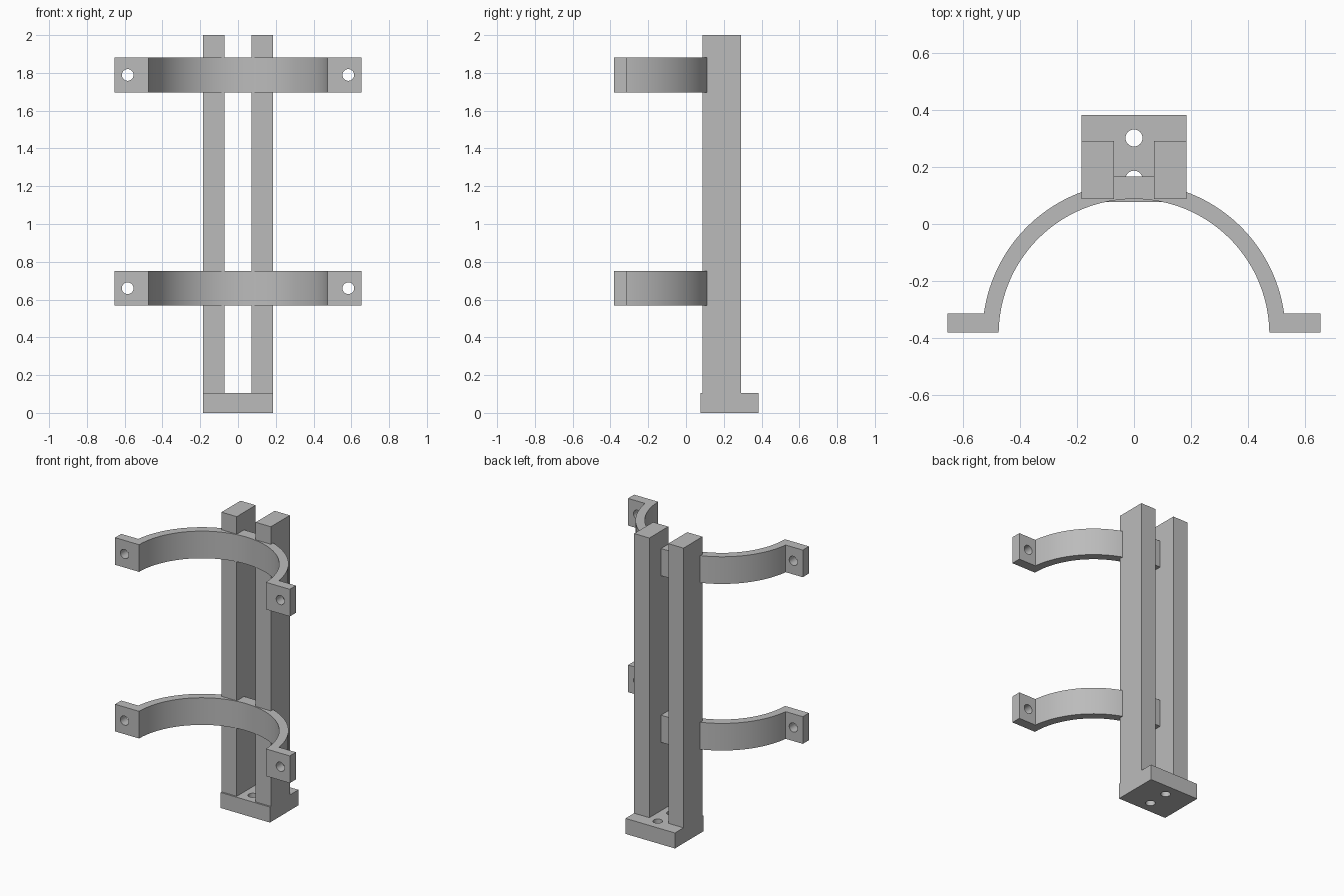
import bpy, bmesh
from math import sin, cos, asin, pi
from mathutils import Matrix

if "Cube" in bpy.data.objects:
    bpy.data.objects.remove(bpy.data.objects["Cube"], do_unlink=True)

grey = bpy.data.materials.new("plain grey")
grey.use_nodes = True
colour = (0.5, 0.5, 0.5, 1)
grey.diffuse_color = colour
grey.node_tree.nodes["Principled BSDF"].inputs["Base Color"].default_value = colour


def finish(name, bm):
    bmesh.ops.recalc_face_normals(bm, faces=bm.faces)
    mesh = bpy.data.meshes.new(name)
    bm.to_mesh(mesh)
    bm.free()
    mesh.materials.append(grey)
    obj = bpy.data.objects.new(name, mesh)
    bpy.context.collection.objects.link(obj)
    return obj


def prism(name, outline, z0, z1):
    """Closed xy outline raised from z0 to z1."""
    bm = bmesh.new()
    face = bm.faces.new([bm.verts.new((x, y, z0)) for x, y in outline])
    raised = bmesh.ops.extrude_face_region(bm, geom=[face])["geom"]
    verts = [v for v in raised if isinstance(v, bmesh.types.BMVert)]
    bmesh.ops.translate(bm, verts=verts, vec=(0, 0, z1 - z0))
    return finish(name, bm)


def block(name, x0, x1, y0, y1, z0, z1):
    return prism(name, [(x0, y0), (x1, y0), (x1, y1), (x0, y1)], z0, z1)


def drill(obj, centres, radius, rotation):
    """Cut round through holes, then discard the cutter."""
    bm = bmesh.new()
    for c in centres:
        bmesh.ops.create_cone(bm, cap_ends=True, segments=32, radius1=radius,
                              radius2=radius, depth=0.3,
                              matrix=Matrix.Translation(c) @ rotation)
    cutter = finish("hole_cutter", bm)
    cutter.hide_render = True
    mod = obj.modifiers.new("holes", "BOOLEAN")
    mod.operation, mod.solver, mod.object = "DIFFERENCE", "EXACT", cutter
    bpy.context.view_layer.objects.active = obj
    bpy.ops.object.modifier_apply(modifier=mod.name)
    bpy.data.objects.remove(cutter, do_unlink=True)


def smooth(obj):
    bpy.ops.object.select_all(action="DESELECT")
    obj.select_set(True)
    bpy.context.view_layer.objects.active = obj
    bpy.ops.object.shade_smooth_by_angle(angle=pi / 6)


# Foot plate with two screw holes
base = block("base_plate", -0.185, 0.185, 0.077, 0.383, 0, 0.105)
drill(base, [(0, 0.302, 0.05), (0, 0.157, 0.05)], 0.03, Matrix.Identity(4))
smooth(base)

# Twin uprights
for side, x0, x1 in (("left", 0.071, 0.185), ("right", -0.185, -0.071)):
    block(side + "_upright", x0, x1, 0.088, 0.291, 0.1, 2)

# Half-ring clamps: right half of the outline, mirrored to the left
CY, R_IN, R_OUT, STEPS = -0.387, 0.475, 0.532, 36
FRONT, BACK = -0.381, -0.315


def arc(radius, start, end):
    return [(radius * cos(start + (end - start) * i / STEPS),
             CY + radius * sin(start + (end - start) * i / STEPS))
            for i in range(STEPS + 1)]


inner = arc(R_IN, pi / 2, asin((FRONT - CY) / R_IN))
outer = arc(R_OUT, asin((BACK - CY) / R_OUT), pi / 2 - asin(0.09 / R_OUT))
half = inner + [(0.655, FRONT), (0.655, BACK)] + outer + [(0.09, 0.166)]
outline = half + [(-x, y) for x, y in reversed(half[1:])]

for name, z in (("lower_clamp", 0.66), ("upper_clamp", 1.789)):
    clamp = prism(name, outline, z - 0.092, z + 0.092)
    drill(clamp, [(s * 0.584, -0.348, z) for s in (-1, 1)], 0.031,
          Matrix.Rotation(pi / 2, 4, "X"))
    smooth(clamp)
